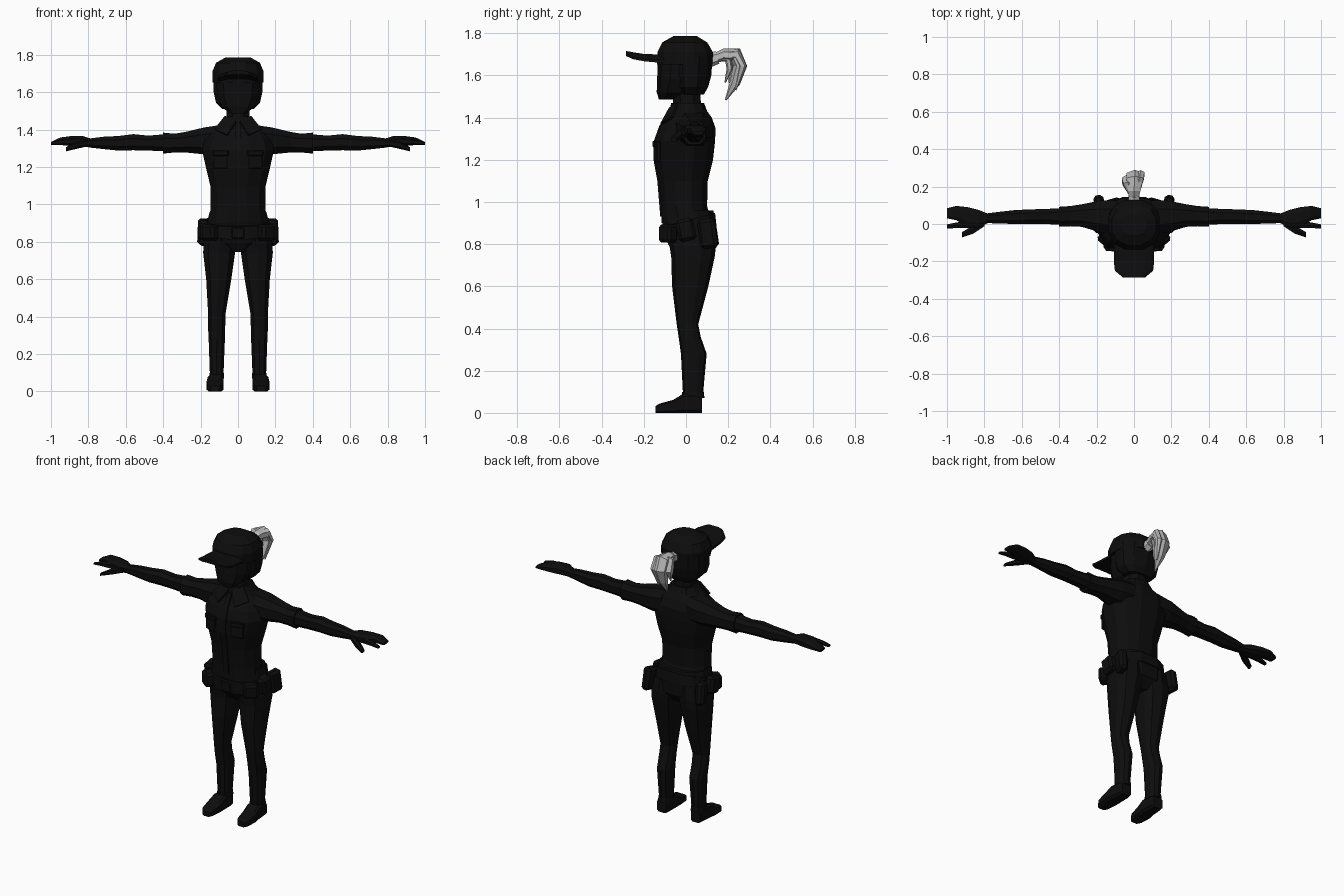
import bpy, math
from mathutils import Vector


def colour(name, v):
    m = bpy.data.materials.new(name)
    m.diffuse_color = (v, v, v, 1)
    return m


BLACK = colour("black", 0.004)
GREY = colour("light grey", 0.5)


def make(name, verts, faces, mat=BLACK, mirror=False):
    me = bpy.data.meshes.new(name)
    me.from_pydata(verts, [], faces)
    me.materials.append(mat)
    ob = bpy.data.objects.new(name, me)
    bpy.context.collection.objects.link(ob)
    if mirror:
        ob.modifiers.new("mirror", 'MIRROR')
    return ob


def section(n, p):
    """Rounded unit outline with n sides that fills the square -1..1."""
    pts = []
    for i in range(n):
        a = 2 * math.pi * (i + 0.5) / n
        c, s = math.cos(a), math.sin(a)
        pts.append((math.copysign(abs(c) ** (2 / p), c), math.copysign(abs(s) ** (2 / p), s)))
    mx, my = max(q[0] for q in pts), max(q[1] for q in pts)
    return [(q[0] / mx, q[1] / my) for q in pts]


def skin(rings, n):
    faces = [tuple(range(n))[::-1], tuple((rings - 1) * n + i for i in range(n))]
    for r in range(rings - 1):
        for i in range(n):
            j = (i + 1) % n
            faces.append((r * n + i, r * n + j, r * n + n + j, r * n + n + i))
    return faces


def loft(name, axis, rings, n=8, p=2.4, mirror=False, tilt=0, droop=0, mat=BLACK):
    """Rings are (position on axis, u0, u1, v0, v1), u and v being the other two axes."""
    verts = []
    for t, u0, u1, v0, v1 in rings:
        for a, b in section(n, p):
            u, v = (u0 + u1) / 2 + a * (u1 - u0) / 2, (v0 + v1) / 2 + b * (v1 - v0) / 2
            x, y, z = {'x': (t, u, v), 'y': (u, t, v), 'z': (u, v, t)}[axis]
            verts.append((x, y, z + tilt * y - droop * x * x))
    ob = make(name, verts, skin(len(rings), n), mat, mirror)
    # Make the normals point outwards
    import bmesh
    bm = bmesh.new()
    bm.from_mesh(ob.data)
    bmesh.ops.recalc_face_normals(bm, faces=bm.faces)
    bm.to_mesh(ob.data)
    bm.free()
    return ob


def sym(rings):
    return [(z, -x, x, y0, y1) for z, x, y0, y1 in rings]


def box(name, loc, size, rot=(0, 0, 0), bevel=0.01, mirror=False):
    bpy.ops.mesh.primitive_cube_add(size=1, location=loc, rotation=rot)
    ob = bpy.context.object
    ob.name = name
    ob.scale = size
    bpy.ops.object.transform_apply(location=True, rotation=True, scale=True)
    ob.data.materials.append(BLACK)
    if bevel:
        b = ob.modifiers.new("bevel", 'BEVEL')
        b.width, b.segments = bevel, 1
    if mirror:
        ob.modifiers.new("mirror", 'MIRROR')
    return ob


def strand(name, pts, mat=GREY, n=6):
    """Tapered lock of hair; points are (x, y, z, half width, half depth)."""
    verts = []
    for i, (x, y, z, w, d) in enumerate(pts):
        a, b = pts[max(i - 1, 0)], pts[min(i + 1, len(pts) - 1)]
        t = Vector((0, b[1] - a[1], b[2] - a[2])).normalized()
        for c, s in section(n, 2):
            verts.append((x + c * w, y - t.z * s * d, z + t.y * s * d))
    return make(name, verts, [f[::-1] for f in skin(len(pts), n)], mat)


# Shirt, neck and hips
loft("shirt", 'z', sym([
    (0.90, 0.158, -0.115, 0.125), (0.98, 0.146, -0.118, 0.10), (1.10, 0.148, -0.13, 0.103),
    (1.20, 0.172, -0.148, 0.128), (1.29, 0.192, -0.146, 0.138), (1.35, 0.178, -0.125, 0.14),
    (1.40, 0.135, -0.09, 0.122), (1.445, 0.085, -0.068, 0.09)]), n=12)
loft("neck", 'z', sym([(1.40, 0.062, -0.06, 0.075), (1.56, 0.06, -0.062, 0.065)]))
loft("hips", 'z', sym([(0.745, 0.06, -0.05, 0.09), (0.80, 0.168, -0.085, 0.135),
                       (0.90, 0.165, -0.112, 0.14), (0.96, 0.152, -0.112, 0.13)]), n=12)
loft("collar_band", 'z', sym([(1.40, 0.118, -0.085, 0.112), (1.47, 0.075, -0.07, 0.085)]), n=10)
flap = make("collar_flap", [(0.012, -0.082, 1.445), (0.07, -0.045, 1.475),
                            (0.125, -0.07, 1.405), (0.06, -0.122, 1.372)],
            [(0, 3, 2, 1)], mirror=True)
flap.modifiers.new("thickness", 'SOLIDIFY').thickness = 0.012
loft("shirt_placket", 'z', sym([
    (0.93, 0.018, -0.122, -0.10), (1.10, 0.018, -0.136, -0.11), (1.20, 0.02, -0.154, -0.12),
    (1.29, 0.02, -0.152, -0.12), (1.36, 0.016, -0.127, -0.10), (1.43, 0.012, -0.085, -0.06)]), n=4)
box("chest_pocket", (0.092, -0.137, 1.235), (0.08, 0.018, 0.085), (0, 0, 0.2), 0.004, True)
box("pocket_flap", (0.092, -0.141, 1.275), (0.086, 0.02, 0.03), (0, 0, 0.2), 0.004, True)

# Arms and hands
loft("sleeve", 'x', [
    (0.09, -0.05, 0.125, 1.27, 1.425), (0.18, -0.045, 0.125, 1.268, 1.412),
    (0.28, -0.015, 0.105, 1.278, 1.388), (0.34, -0.012, 0.096, 1.278, 1.378),
    (0.40, -0.014, 0.092, 1.272, 1.384)], mirror=True)
loft("arm", 'x', [
    (0.38, -0.004, 0.085, 1.284, 1.376), (0.48, 0.0, 0.08, 1.288, 1.368),
    (0.56, 0.0, 0.078, 1.29, 1.376), (0.64, 0.0, 0.074, 1.288, 1.366),
    (0.72, 0.003, 0.065, 1.296, 1.362), (0.80, 0.005, 0.055, 1.305, 1.352)], mirror=True)
loft("palm", 'x', [
    (0.78, 0.005, 0.055, 1.306, 1.35), (0.83, -0.02, 0.075, 1.308, 1.366),
    (0.89, -0.015, 0.09, 1.312, 1.366), (0.95, 0.02, 0.097, 1.318, 1.358),
    (1.0, 0.03, 0.084, 1.318, 1.334)], mirror=True)
loft("index_finger", 'x', [
    (0.87, -0.02, 0.02, 1.316, 1.358), (0.95, -0.022, 0.008, 1.318, 1.348),
    (1.0, -0.024, -0.002, 1.318, 1.332)], n=6, mirror=True)
loft("thumb", 'x', [
    (0.80, -0.012, 0.03, 1.312, 1.348), (0.86, -0.052, -0.008, 1.298, 1.338),
    (0.92, -0.072, -0.044, 1.284, 1.306)], n=6, mirror=True)

# Legs and shoes
loft("leg", 'z', [
    (0.88, 0.01, 0.165, -0.10, 0.135), (0.79, 0.004, 0.185, -0.078, 0.142),
    (0.74, 0.016, 0.186, -0.07, 0.136), (0.60, 0.036, 0.17, -0.066, 0.106),
    (0.42, 0.066, 0.16, -0.044, 0.058), (0.36, 0.068, 0.161, -0.035, 0.07),
    (0.28, 0.07, 0.157, -0.024, 0.098), (0.08, 0.078, 0.15, -0.014, 0.08)], n=10, mirror=True)
loft("trouser_cuff", 'z', [(0.10, 0.076, 0.153, -0.018, 0.084),
                           (0.07, 0.075, 0.154, -0.018, 0.088)], n=10, mirror=True)
loft("shoe", 'y', [
    (-0.145, 0.098, 0.148, 0, 0.032), (-0.125, 0.086, 0.162, 0, 0.044),
    (-0.06, 0.078, 0.168, 0, 0.062), (-0.015, 0.077, 0.162, 0, 0.09),
    (0.055, 0.08, 0.155, 0, 0.09), (0.075, 0.086, 0.15, 0, 0.075)], p=5, mirror=True)

# Belt with pouches
loft("belt", 'z', sym([(0.845, 0.174, -0.12, 0.145), (0.912, 0.168, -0.12, 0.138)]), n=12, tilt=0.26)
box("belt_buckle", (0, -0.118, 0.847), (0.07, 0.02, 0.06), bevel=0.006)
box("front_pouch", (0.15, -0.085, 0.85), (0.085, 0.06, 0.085), (0, 0, 0.7), 0.012, True)
box("side_pouch", (0.185, 0.0, 0.868), (0.06, 0.085, 0.105), (0.2, 0, 0), 0.014, True)
box("hip_holster", (0.183, 0.105, 0.85), (0.055, 0.085, 0.14), (0.15, 0, -0.25), 0.016, True)

# Head, hair and cap
loft("face", 'z', sym([
    (1.485, 0.042, -0.128, -0.055), (1.52, 0.085, -0.139, 0.02),
    (1.58, 0.112, -0.137, 0.06), (1.70, 0.118, -0.132, 0.08)]), n=10)
loft("hair", 'z', sym([
    (1.51, 0.085, -0.02, 0.085), (1.545, 0.118, -0.06, 0.105), (1.60, 0.13, -0.075, 0.12),
    (1.69, 0.134, -0.08, 0.126)]), n=10)
loft("cap", 'z', sym([
    (1.652, 0.136, -0.137, 0.125), (1.71, 0.137, -0.136, 0.128),
    (1.757, 0.118, -0.112, 0.10), (1.787, 0.065, -0.058, 0.05)]), n=12)
loft("cap_brim", 'y', [
    (-0.09, -0.108, 0.108, 1.672, 1.704), (-0.20, -0.108, 0.108, 1.685, 1.708),
    (-0.25, -0.102, 0.102, 1.692, 1.715), (-0.285, -0.06, 0.06, 1.696, 1.718)], n=12, p=4, droop=2)

# Ponytail made from overlapping locks
strand("ponytail_tie", [(0, 0.115, 1.675, 0.03, 0.035), (0, 0.15, 1.685, 0.028, 0.03)])
strand("ponytail_main", [
    (0, 0.135, 1.682, 0.024, 0.022), (0, 0.18, 1.697, 0.034, 0.03), (0.004, 0.235, 1.697, 0.044, 0.037),
    (0.005, 0.257, 1.645, 0.044, 0.033), (0.003, 0.232, 1.565, 0.03, 0.025),
    (0, 0.188, 1.483, 0.003, 0.004)])
strand("ponytail_left", [
    (-0.01, 0.15, 1.685, 0.015, 0.015), (-0.033, 0.21, 1.695, 0.025, 0.03),
    (-0.042, 0.232, 1.64, 0.023, 0.03), (-0.036, 0.205, 1.565, 0.003, 0.004)])
strand("ponytail_right", [
    (0.01, 0.15, 1.69, 0.015, 0.015), (0.03, 0.24, 1.70, 0.022, 0.028),
    (0.036, 0.268, 1.645, 0.02, 0.02), (0.025, 0.235, 1.53, 0.003, 0.004)])
strand("ponytail_inner", [
    (0, 0.15, 1.68, 0.015, 0.012), (0.005, 0.20, 1.68, 0.022, 0.02),
    (0.008, 0.207, 1.63, 0.02, 0.015), (0.005, 0.185, 1.565, 0.003, 0.003)])
